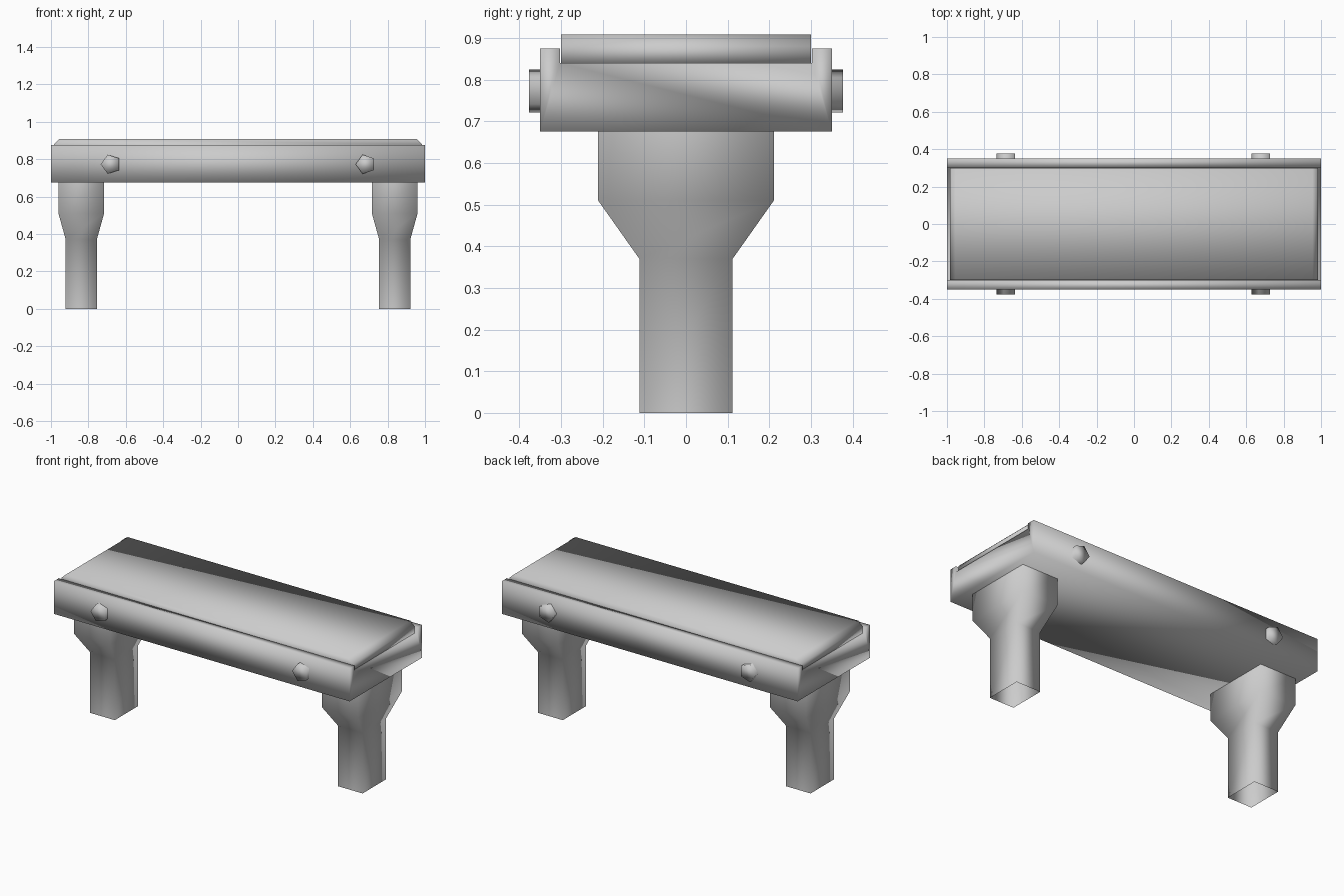
import bpy, bmesh, math
from mathutils import Matrix

if "Cube" in bpy.data.objects:
    bpy.data.objects.remove(bpy.data.objects["Cube"])


def finish(name, bm):
    bmesh.ops.recalc_face_normals(bm, faces=bm.faces)
    me = bpy.data.meshes.new(name)
    bm.to_mesh(me)
    bm.free()
    for p in me.polygons:
        p.use_smooth = True
    ob = bpy.data.objects.new(name, me)
    bpy.context.collection.objects.link(ob)
    return ob


def extrude_profile(name, coords, vec):
    bm = bmesh.new()
    face = bm.faces.new([bm.verts.new(c) for c in coords])
    res = bmesh.ops.extrude_face_region(bm, geom=[face], use_keep_orig=True)
    verts = [g for g in res["geom"] if isinstance(g, bmesh.types.BMVert)]
    bmesh.ops.translate(bm, verts=verts, vec=vec)
    return finish(name, bm)


# bench frame: shallow channel with a raised rail along each long side
half = [(0.35, 0.675), (0.35, 0.875), (0.303, 0.875), (0.303, 0.84)]
section = half + [(-y, z) for y, z in reversed(half)]
extrude_profile("bench_frame", [(-1, y, z) for y, z in section], (2, 0, 0))

# seat panel with chamfered ends, set between the rails
end = [(0.985, 0.84), (0.985, 0.88), (0.955, 0.908)]
section = end + [(-x, z) for x, z in reversed(end)]
extrude_profile("seat_panel", [(x, -0.3, z) for x, z in section], (0, 0.6, 0))

# legs: open tubes of stacked rectangles, flaring towards the top
levels = [(0.0, 0.083, 0.112), (0.37, 0.083, 0.112),
          (0.51, 0.122, 0.211), (0.676, 0.122, 0.211)]
for side, sx in (("left", -1), ("right", 1)):
    bm = bmesh.new()
    rings = [[bm.verts.new((sx * 0.838 + a * hx, b * hy, z))
              for a, b in ((-1, -1), (1, -1), (1, 1), (-1, 1))]
             for z, hx, hy in levels]
    for low, high in zip(rings, rings[1:]):
        for i in range(4):
            j = (i + 1) % 4
            bm.faces.new((low[i], low[j], high[j], high[i]))
    finish(side + "_leg", bm)

# five-sided bolts passing through the frame, pointing to -x
for side, x in (("left", -0.68), ("right", 0.683)):
    ring = [(x + 0.054 * math.cos(math.pi + k * math.tau / 5), -0.377,
             0.773 + 0.054 * math.sin(math.pi + k * math.tau / 5)) for k in range(5)]
    extrude_profile(side + "_bolt", ring, (0, 0.754, 0))
